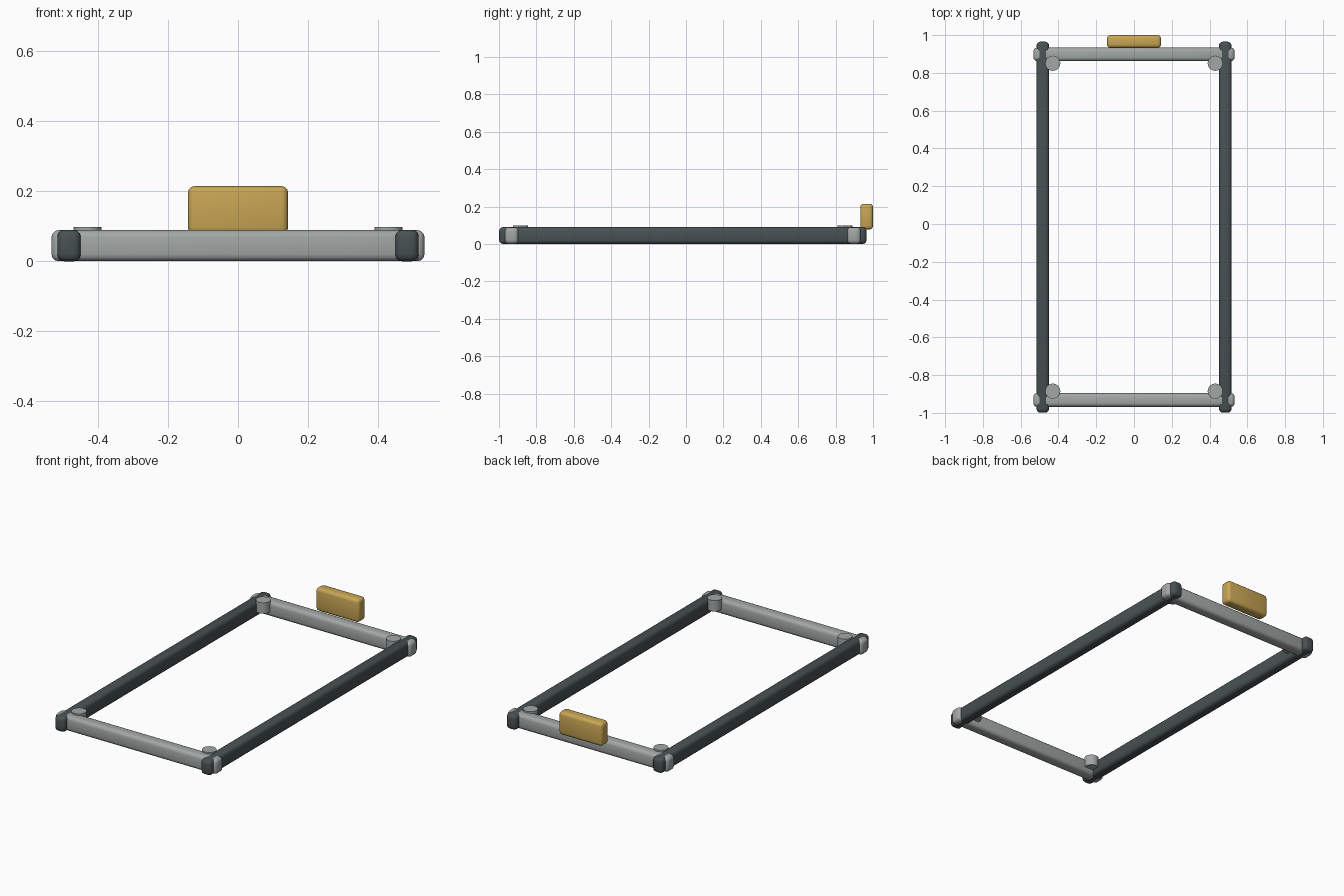
import bpy, math

if "Cube" in bpy.data.objects:
    bpy.data.objects.remove(bpy.data.objects["Cube"])


def material(name, rgb):
    m = bpy.data.materials.new(name)
    m.diffuse_color = (*rgb, 1)
    m.use_nodes = True
    m.node_tree.nodes["Principled BSDF"].inputs["Base Color"].default_value = m.diffuse_color
    return m


DARK = material("dark slate", (0.065, 0.082, 0.086))
GREY = material("light grey", (0.36, 0.39, 0.38))
GOLD = material("ochre", (0.58, 0.38, 0.09))


def finish(ob, name, mat, bevel, segments):
    ob.name = name
    ob.data.materials.append(mat)
    if bevel:
        b = ob.modifiers.new("rounded edges", 'BEVEL')
        b.width, b.segments, b.limit_method = bevel, segments, 'ANGLE'
        bpy.ops.object.modifier_apply(modifier=b.name)
    bpy.ops.object.shade_smooth_by_angle(angle=math.radians(35))


def box(name, center, size, mat, bevel):
    bpy.ops.mesh.primitive_cube_add(size=1, location=center)
    ob = bpy.context.object
    ob.scale = size
    bpy.ops.object.transform_apply(location=False, rotation=False, scale=True)
    finish(ob, name, mat, bevel, 3)


MID = -0.017  # centre of the frame along y

# long side rails
for side, x in (("left", -0.483), ("right", 0.483)):
    box(side + "_rail", (x, MID, 0.045), (0.067, 1.964, 0.09), DARK, 0.02)

# cross bars, a hair lower than the rails they pass through
for end, s in (("front", -1), ("back", 1)):
    box(end + "_bar", (0, MID + s * 0.915, 0.0447), (1.066, 0.072, 0.0886), GREY, 0.02)
    # round pegs inside the corners
    for side, x in (("left", -0.43), ("right", 0.43)):
        bpy.ops.mesh.primitive_cylinder_add(
            vertices=32, radius=0.04, depth=0.065,
            location=(x, MID + s * 0.868, 0.0655))
        finish(bpy.context.object, f"{end}_{side}_peg", GREY, 0, 1)

# upright plate behind the back bar
box("back_plate", (0, 0.966, 0.146), (0.286, 0.068, 0.137), GOLD, 0.018)
